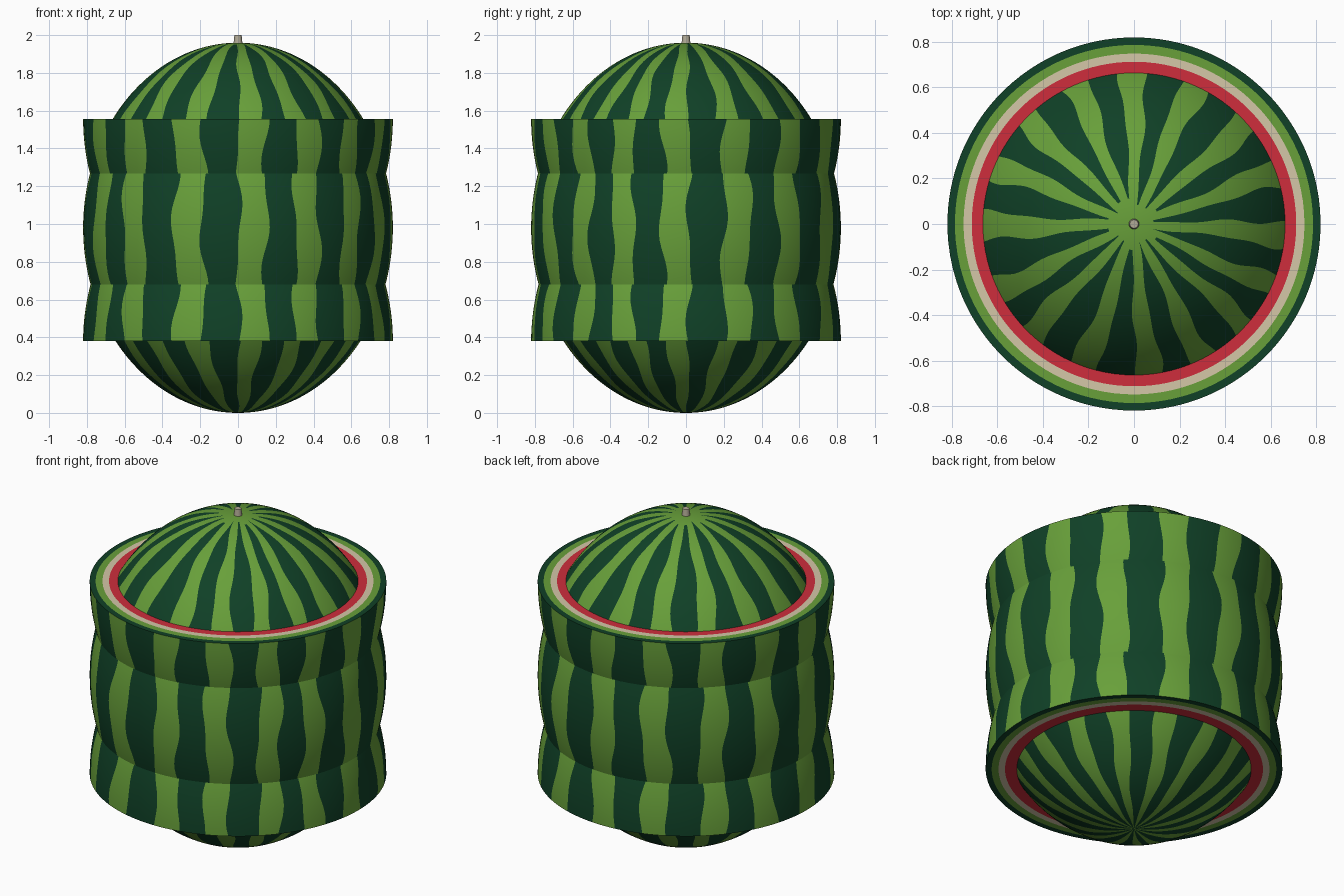
import bpy, bmesh
from math import sin, cos, radians

cube = bpy.data.objects.get("Cube")
if cube:
    bpy.data.objects.remove(cube, do_unlink=True)


def material(name, rgb):
    m = bpy.data.materials.new(name)
    m.use_nodes = True
    m.diffuse_color = (*rgb, 1)
    m.node_tree.nodes["Principled BSDF"].inputs["Base Color"].default_value = (*rgb, 1)
    return m


DARK, LIGHT, CREAM, RED = range(4)
RIND = [material("dark green rind", (0.005, 0.052, 0.02)),
        material("light green rind", (0.138, 0.35, 0.042)),
        material("cream pith", (0.66, 0.57, 0.39)),
        material("red flesh", (0.62, 0.027, 0.045))]
STEM = material("dry stem", (0.45, 0.41, 0.31))

RADIUS, HALF_HEIGHT = 0.82, 0.98
# Longitudes of the light stripe centres, in degrees
STRIPES = [-153, -134, -108.5, -84.4, -63, -42, -25, -4,
           19.7, 41.4, 67, 90, 113, 136, 157, 181]
COUNT, SUB = len(STRIPES), 4


def centre(k):
    return STRIPES[k % COUNT] + 360 * (k // COUNT)


def stripe_edges(k, lat):
    """Start and end longitude of one wavy light stripe at a latitude."""
    t = min(max((lat - 66) / 18, 0), 1)
    share = 0.45 + 0.4 * t * t
    c = centre(k)
    wave = 1.1 * sin(radians(lat) * 9 + 2.4 * k)
    ripple = 0.6 * sin(radians(lat) * 17 + 1.7 * k)
    return (c - share * (c - centre(k - 1)) / 2 + wave + ripple,
            c + share * (centre(k + 1) - c) / 2 + wave - ripple)


def longitudes(lat):
    out = []
    for k in range(COUNT):
        a, b = stripe_edges(k, lat)
        n = stripe_edges(k + 1, lat)[0]
        out += [a + (b - a) * i / SUB for i in range(SUB)]
        out += [b + (n - b) * i / SUB for i in range(SUB)]
    return [radians(v) for v in out]


def finish(bm, name, mats, z):
    bmesh.ops.remove_doubles(bm, verts=bm.verts, dist=1e-5)
    bmesh.ops.recalc_face_normals(bm, faces=bm.faces)
    mesh = bpy.data.meshes.new(name)
    bm.to_mesh(mesh)
    bm.free()
    for m in mats:
        mesh.materials.append(m)
    obj = bpy.data.objects.new(name, mesh)
    bpy.context.collection.objects.link(obj)
    obj.location.z = z
    bpy.ops.object.select_all(action='DESELECT')
    obj.select_set(True)
    bpy.context.view_layer.objects.active = obj
    bpy.ops.object.shade_smooth_by_angle(angle=radians(35))
    return obj


def melon(name, z, low, high, rows):
    """Striped ellipsoid between two latitudes; a cut equator shows the layers."""
    bm = bmesh.new()

    def ring(lat, radius):
        h = HALF_HEIGHT * sin(radians(lat))
        return [bm.verts.new((radius * cos(a), radius * sin(a), h)) for a in longitudes(lat)]

    def bridge(r0, r1, pick):
        n = len(r0)
        for i in range(n):
            j = (i + 1) % n
            bm.faces.new((r0[i], r0[j], r1[j], r1[i])).material_index = pick(i)

    # Striped skin, with a light cap around the stem
    lats = [low + (high - low) * i / rows for i in range(rows + 1)]
    rings = [ring(v, RADIUS * cos(radians(v))) for v in lats]
    for lat, r0, r1 in zip(lats, rings, rings[1:]):
        def skin(i, lat=lat):
            k = i // SUB
            return LIGHT if k % 2 == 0 or lat > 82 + 2 * sin(k) else DARK
        bridge(r0, r1, skin)

    # Cut face with rind, pith and flesh
    if 0 in (low, high):
        prev = rings[0] if low == 0 else rings[-1]
        for radius, mat in ((0.787, DARK), (0.749, LIGHT), (0.713, CREAM), (0.6, RED)):
            nxt = ring(0, radius)
            bridge(prev, nxt, lambda i, m=mat: m)
            prev = nxt
        bm.faces.new(prev).material_index = RED
    return finish(bm, name, RIND, z)


melon("whole_melon", 0.98, -90, 90, 90)
melon("upper_half_melon", 1.555, -90, 0, 45)
melon("lower_half_melon", 0.38, 0, 90, 45)

# Short tapered stem
bm = bmesh.new()
bmesh.ops.create_cone(bm, cap_ends=True, segments=12, radius1=0.025, radius2=0.019, depth=0.06)
finish(bm, "stem", [STEM], 1.97)
